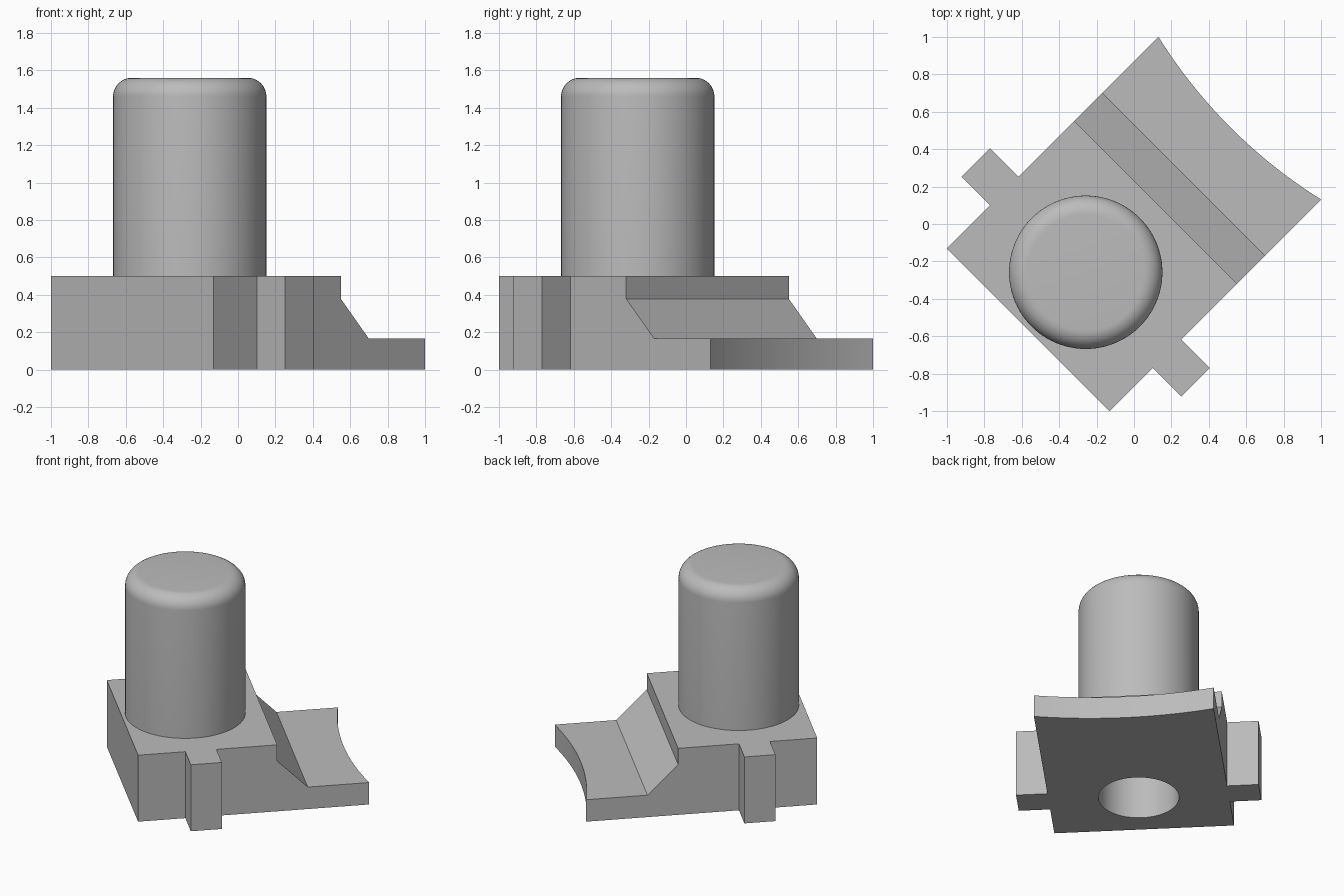
import bpy, bmesh
from math import sin, cos, pi, asin, radians
from mathutils import Matrix, Vector

default = bpy.data.objects.get("Cube")
if default:
    bpy.data.objects.remove(default, do_unlink=True)

grey = bpy.data.materials.new("plain grey")
grey.use_nodes = True
GREY = (0.5, 0.5, 0.5, 1)
grey.diffuse_color = GREY
grey.node_tree.nodes["Principled BSDF"].inputs["Base Color"].default_value = GREY

TURN = Matrix.Rotation(radians(45), 4, 'Z')   # the part sits diagonally
POST_U = -0.365                               # post axis along the part
BORE = 0.275


def finish(name, bm):
    bmesh.ops.recalc_face_normals(bm, faces=bm.faces)
    mesh = bpy.data.meshes.new(name)
    bm.to_mesh(mesh)
    bm.free()
    mesh.materials.append(grey)
    obj = bpy.data.objects.new(name, mesh)
    bpy.context.collection.objects.link(obj)
    obj.matrix_world = TURN
    return obj


def prism(name, points, direction):
    bm = bmesh.new()
    face = bm.faces.new([bm.verts.new(p) for p in points])
    new = bmesh.ops.extrude_face_region(bm, geom=[face])["geom"]
    verts = [g for g in new if isinstance(g, bmesh.types.BMVert)]
    bmesh.ops.translate(bm, verts=verts, vec=Vector(direction))
    return finish(name, bm)


def cut(target, cutter):
    mod = target.modifiers.new("cut", 'BOOLEAN')
    mod.operation, mod.solver, mod.object = 'DIFFERENCE', 'EXACT', cutter
    cutter.hide_render = True
    bpy.context.view_layer.objects.active = target
    bpy.ops.object.modifier_apply(modifier=mod.name)
    bpy.data.objects.remove(cutter, do_unlink=True)


def smooth(obj):
    bpy.ops.object.select_all(action='DESELECT')
    obj.select_set(True)
    bpy.context.view_layer.objects.active = obj
    bpy.ops.object.shade_smooth_by_angle(angle=radians(25))


# Base outline: side tabs and a concave arc at the far end
half, end, tab_out = 0.615, 0.8, 0.83
side = [(-end, half), (-0.473, half), (-0.473, tab_out), (-0.258, tab_out), (-0.258, half)]
sag = 0.07
radius = (half ** 2 + sag ** 2) / (2 * sag)
spread = asin(half / radius)
steps = 24
arc = []
for i in range(steps + 1):
    a = spread * (1 - 2 * i / steps)
    arc.append((end - sag + radius * (1 - cos(a)), radius * sin(a)))
outline = side + arc + [(u, -v) for u, v in reversed(side)]
base = prism("base", [(u, v, 0) for u, v in outline], (0, 0, 0.5))

# Step and sloping shoulder down to the thin plate
step = [(0.163, 0.7), (0.163, 0.378), (0.375, 0.165), (1.1, 0.165), (1.1, 0.7)]
cut(base, prism("step_cutter", [(u, -1, z) for u, z in step], (0, 2, 0)))

# Bore through the base
ring = [(POST_U + BORE * cos(2 * pi * i / 96), BORE * sin(2 * pi * i / 96), -0.2)
        for i in range(96)]
cut(base, prism("bore_cutter", ring, (0, 0, 1)))
smooth(base)

# Hollow post with a rounded top rim
R, TOP, FILLET = 0.41, 1.56, 0.1
profile = [(0, 1.4), (BORE, 1.4), (BORE, 0.5), (R, 0.5)]
for i in range(11):
    a = pi / 2 * i / 10
    profile.append((R - FILLET + FILLET * cos(a), TOP - FILLET + FILLET * sin(a)))
profile.append((0, TOP))
bm = bmesh.new()
verts = [bm.verts.new((POST_U + r, 0, z)) for r, z in profile]
edges = [bm.edges.new(pair) for pair in zip(verts, verts[1:])]
bmesh.ops.spin(bm, geom=verts + edges, cent=(POST_U, 0, 0), axis=(0, 0, 1),
               angle=2 * pi, steps=96, use_merge=True)
bmesh.ops.remove_doubles(bm, verts=bm.verts, dist=0.0001)
smooth(finish("post", bm))
